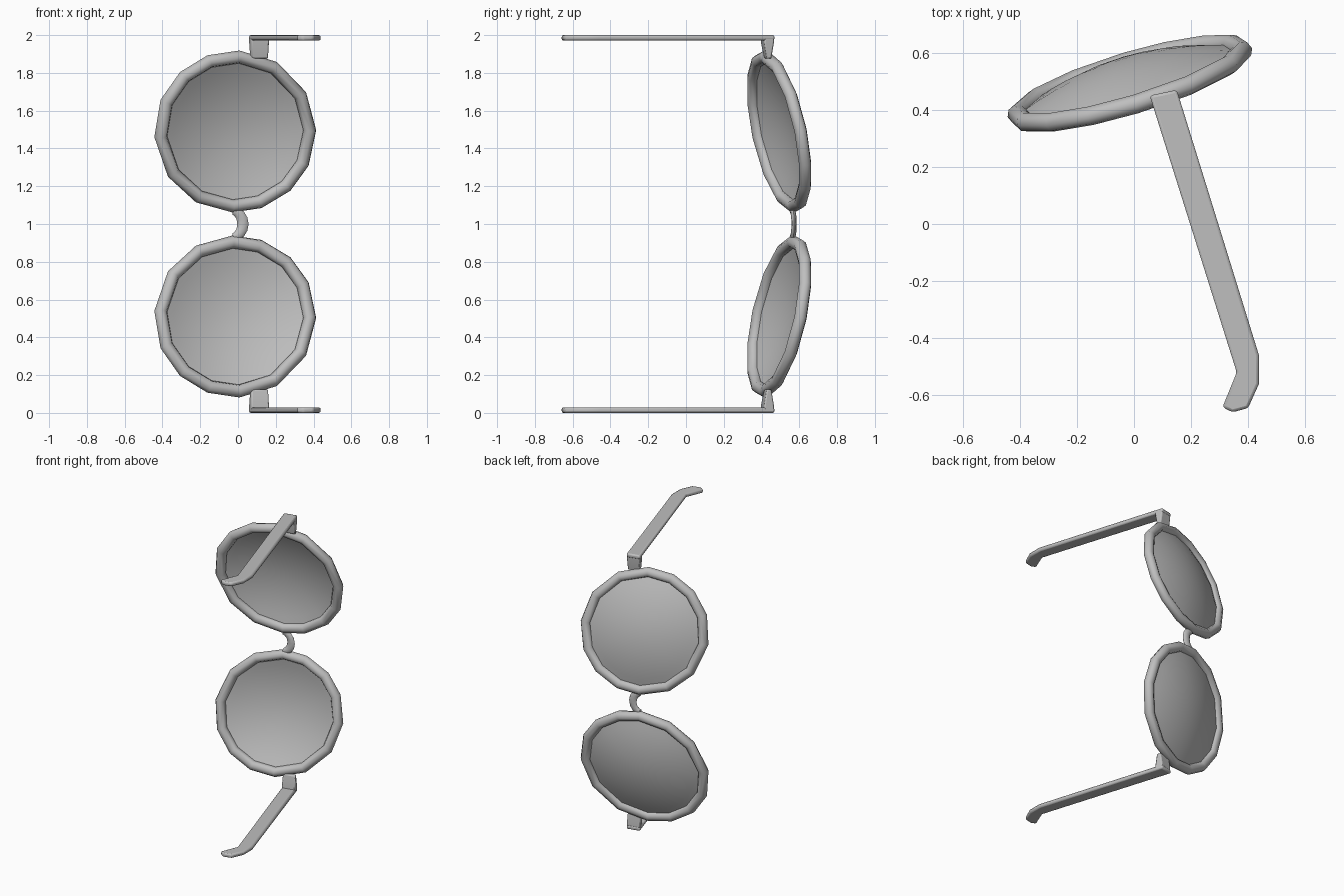
import bpy, bmesh
from math import sin, cos, pi, radians
from mathutils import Vector

cube = bpy.data.objects.get("Cube")
if cube:
    bpy.data.objects.remove(cube, do_unlink=True)

grey = bpy.data.materials.new("plain grey")
grey.use_nodes = True
COLOUR = (0.52, 0.52, 0.52, 1)
grey.diffuse_color = COLOUR
grey.node_tree.nodes["Principled BSDF"].inputs["Base Color"].default_value = COLOUR

# Everything is modelled around the mid height, then mirrored downwards
MID = 1.0
CENTRE = Vector((-0.015, 0.493, 0.49))
SLOPE_X, SLOPE_Z = 0.29, -0.20
NORMAL = Vector((-SLOPE_X, 1, -SLOPE_Z)).normalized()
CORNERS = [radians(a) for a in
           (87, 59, 29, 1, -25, -47, -71, -92, -119, -146, -176, -203, -227, -250)]


def on_rim(angle, radius):
    """Point on the tilted lens plane, round when seen from the front."""
    x, z = radius * cos(angle), radius * sin(angle)
    return CENTRE + Vector((x, SLOPE_X * x + SLOPE_Z * z, z))


def loft(name, sections, closed=False, mirror=True, angle=50):
    """Skin a row of equal point loops, capping the ends of open rows."""
    bm = bmesh.new()
    loops = [[bm.verts.new(p) for p in s] for s in sections]
    n = len(loops[0])
    pairs = list(zip(loops, loops[1:]))
    if closed:
        pairs.append((loops[-1], loops[0]))
    else:
        bm.faces.new(loops[0])
        bm.faces.new(loops[-1])
    for a, b in pairs:
        for i in range(n):
            j = (i + 1) % n
            bm.faces.new((a[i], a[j], b[j], b[i]))
    bmesh.ops.recalc_face_normals(bm, faces=bm.faces)
    return finish(name, bm, mirror, angle)


def finish(name, bm, mirror=True, angle=50):
    mesh = bpy.data.meshes.new(name)
    bm.to_mesh(mesh)
    bm.free()
    mesh.materials.append(grey)
    obj = bpy.data.objects.new(name, mesh)
    obj.location.z = MID
    bpy.context.collection.objects.link(obj)
    bpy.ops.object.select_all(action='DESELECT')
    obj.select_set(True)
    bpy.context.view_layer.objects.active = obj
    bpy.ops.object.shade_smooth_by_angle(angle=radians(angle))
    if mirror:
        mod = obj.modifiers.new("other side", 'MIRROR')
        mod.use_axis = (False, False, True)
        mod.use_mirror_merge = False
    return obj


def soften(obj, width):
    bevel = obj.modifiers.new("soft edge", 'BEVEL')
    bevel.width = width
    bevel.segments = 2


# Round rims
TUBE, SIDES = 0.034, 8
rim = []
for a in CORNERS:
    turns = [2 * pi * k / SIDES for k in range(SIDES)]
    rim.append([on_rim(a, 0.395 + TUBE * cos(t)) + NORMAL * TUBE * sin(t) for t in turns])
loft("rims", rim, closed=True)

# Domed lenses
EDGE, BULGE, STEPS = 0.385, 0.08, 6
bm = bmesh.new()
tip = bm.verts.new(CENTRE + NORMAL * BULGE)
previous = None
for s in range(1, STEPS + 1):
    f = s / STEPS
    lift = NORMAL * BULGE * (1 - f * f)
    loop = [bm.verts.new(on_rim(a, EDGE * f) + lift) for a in CORNERS]
    for i in range(len(loop)):
        j = (i + 1) % len(loop)
        if previous:
            bm.faces.new((previous[i], previous[j], loop[j], loop[i]))
        else:
            bm.faces.new((tip, loop[j], loop[i]))
    previous = loop
bmesh.ops.recalc_face_normals(bm, faces=bm.faces)
finish("lenses", bm)

# Curved nose bridge: flattened tube bowed to one side
bridge = []
for k in range(9):
    turn = radians(85) * (-1 + k / 4)
    mid = Vector((-0.032 + 0.058 * cos(turn), 0.562 + 0.01 * cos(turn), 0.07 * sin(turn)))
    out = Vector((cos(turn), 0, sin(turn)))
    half = 0.02 + 0.01 * cos(turn)
    bridge.append([mid + out * half * cos(u) + Vector((0, 0.014 * sin(u), 0))
                   for u in (2 * pi * i / 8 for i in range(8))])
loft("nose_bridge", bridge, mirror=False, angle=60)

# Temple arms with a hooked tip
outline = [(0.055, 0.45), (0.15, 0.47), (0.438, -0.46), (0.438, -0.56),
           (0.40, -0.645), (0.345, -0.66), (0.31, -0.642), (0.36, -0.52)]
soften(loft("temple_arms", [[(x, y, z) for x, y in outline] for z in (0.971, 1.0)]), 0.01)

# End pieces joining arms to rims, tapering towards the rim
top = [(0.057, 0.448), (0.15, 0.467), (0.166, 0.415), (0.072, 0.395)]
low = [(0.063, 0.438), (0.15, 0.452), (0.162, 0.428), (0.07, 0.414)]
soften(loft("end_pieces", [[(x, y, 0.875) for x, y in low],
                           [(x, y, 0.96) for x, y in top],
                           [(x, y, 0.99) for x, y in top]]), 0.008)
